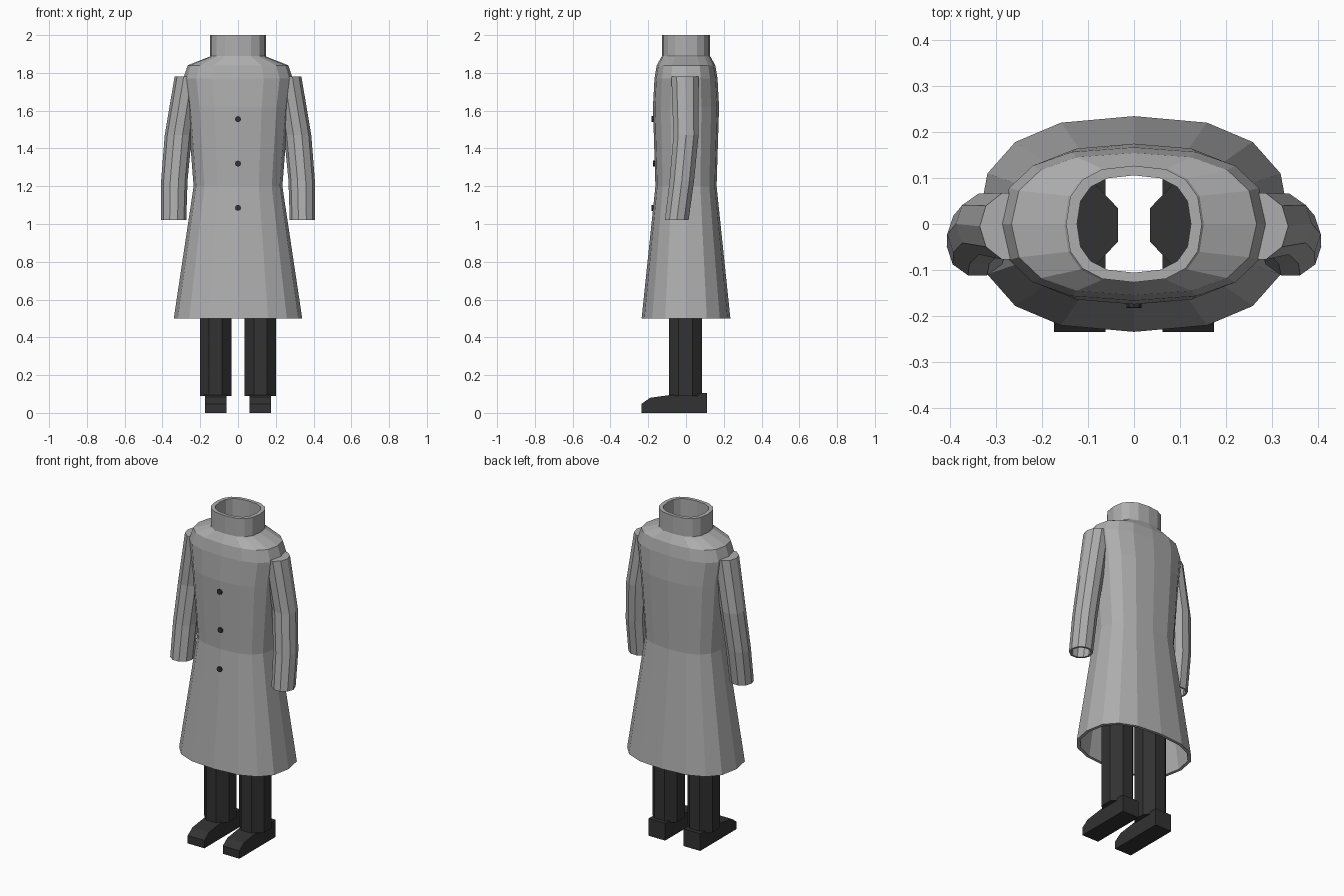
import bpy, bmesh, math

if "Cube" in bpy.data.objects:
    bpy.data.objects.remove(bpy.data.objects["Cube"])


def material(name, v):
    m = bpy.data.materials.new(name)
    m.diffuse_color = (v, v, v, 1)
    m.use_nodes = True
    m.node_tree.nodes["Principled BSDF"].inputs["Base Color"].default_value = m.diffuse_color
    return m


GREY = material("coat grey", 0.42)
BLACK = material("trouser black", 0.032)


def finish(name, bm, mat):
    bmesh.ops.recalc_face_normals(bm, faces=bm.faces)
    me = bpy.data.meshes.new(name)
    bm.to_mesh(me)
    bm.free()
    me.materials.append(mat)
    ob = bpy.data.objects.new(name, me)
    bpy.context.collection.objects.link(ob)
    return ob


def loft(name, rings, n, mat, power=1.0, phase=0.0, closed=False):
    """Skin rings given as (cx, cy, z, rx, ry); closed joins last ring to first."""
    bm = bmesh.new()
    rows = []
    for cx, cy, z, rx, ry in rings:
        row = []
        for i in range(n):
            a = 2 * math.pi * (i + phase) / n
            c, s = math.cos(a), math.sin(a)
            x = math.copysign(abs(c) ** power, c) if abs(c) > 1e-6 else 0
            y = math.copysign(abs(s) ** power, s) if abs(s) > 1e-6 else 0
            row.append(bm.verts.new((cx + rx * x, cy + ry * y, z)))
        rows.append(row)
    pairs = list(zip(rows, rows[1:]))
    if closed:
        pairs.append((rows[-1], rows[0]))
    for a, b in pairs:
        for i in range(n):
            j = (i + 1) % n
            bm.faces.new((a[i], a[j], b[j], b[i]))
    if not closed:
        bm.faces.new(rows[0])
        bm.faces.new(rows[-1])
    return finish(name, bm, mat)


# Coat body with stand collar: outer wall up, inner wall back down
outer = [(0.5, 0.34, 0.235), (1.2, 0.235, 0.162), (1.62, 0.268, 0.175),
         (1.77, 0.29, 0.167), (1.84, 0.267, 0.155), (1.885, 0.152, 0.13),
         (1.89, 0.148, 0.127), (2.0, 0.148, 0.127)]
inner = [(2.0, 0.124, 0.106), (1.87, 0.124, 0.106), (1.82, 0.25, 0.138),
         (1.76, 0.272, 0.149), (1.62, 0.25, 0.157), (1.2, 0.217, 0.144),
         (0.5, 0.322, 0.217)]
loft("coat", [(0, 0, z, rx, ry) for z, rx, ry in outer + inner], 16, GREY,
     power=0.79, closed=True)

# Sleeves: closed at the shoulder, hollow at the cuff
for side, s in (("left", 1), ("right", -1)):
    rings = [(0.266, -0.005, 1.78, 0.07, 0.076), (0.316, 0.0, 1.47, 0.072, 0.07),
             (0.337, -0.022, 1.23, 0.07, 0.068), (0.341, -0.049, 1.02, 0.067, 0.066),
             (0.341, -0.049, 1.02, 0.055, 0.054), (0.337, -0.022, 1.23, 0.058, 0.056)]
    loft(side + "_sleeve", [(s * x, y, z, rx, ry) for x, y, z, rx, ry in rings],
         10, GREY)

    # Trouser leg
    k = 1 / math.cos(math.pi / 8)
    loft(side + "_leg", [(s * 0.118, -0.002, z, 0.083 * k, 0.088 * k)
                         for z in (0.09, 0.95)], 8, BLACK, phase=0.5)

    # Shoe: side profile extruded across its width
    profile = [(-0.235, 0), (0.112, 0), (0.112, 0.105), (-0.045, 0.1),
               (-0.19, 0.08), (-0.235, 0.048)]
    bm = bmesh.new()
    face = bm.faces.new([bm.verts.new((s * 0.118 - 0.056, y, z)) for y, z in profile])
    ext = bmesh.ops.extrude_face_region(bm, geom=[face])
    bmesh.ops.translate(bm, vec=(0.112, 0, 0), verts=[
        v for v in ext["geom"] if isinstance(v, bmesh.types.BMVert)])
    finish(side + "_shoe", bm, BLACK)

# Front buttons
for i, (z, y) in enumerate(((1.555, -0.173), (1.32, -0.166), (1.085, -0.174))):
    bpy.ops.mesh.primitive_cylinder_add(vertices=8, radius=0.016, depth=0.016,
                                        location=(0, y - 0.001, z),
                                        rotation=(math.pi / 2, 0, 0))
    ob = bpy.context.object
    ob.name = f"button_{i + 1}"
    ob.data.materials.append(BLACK)
